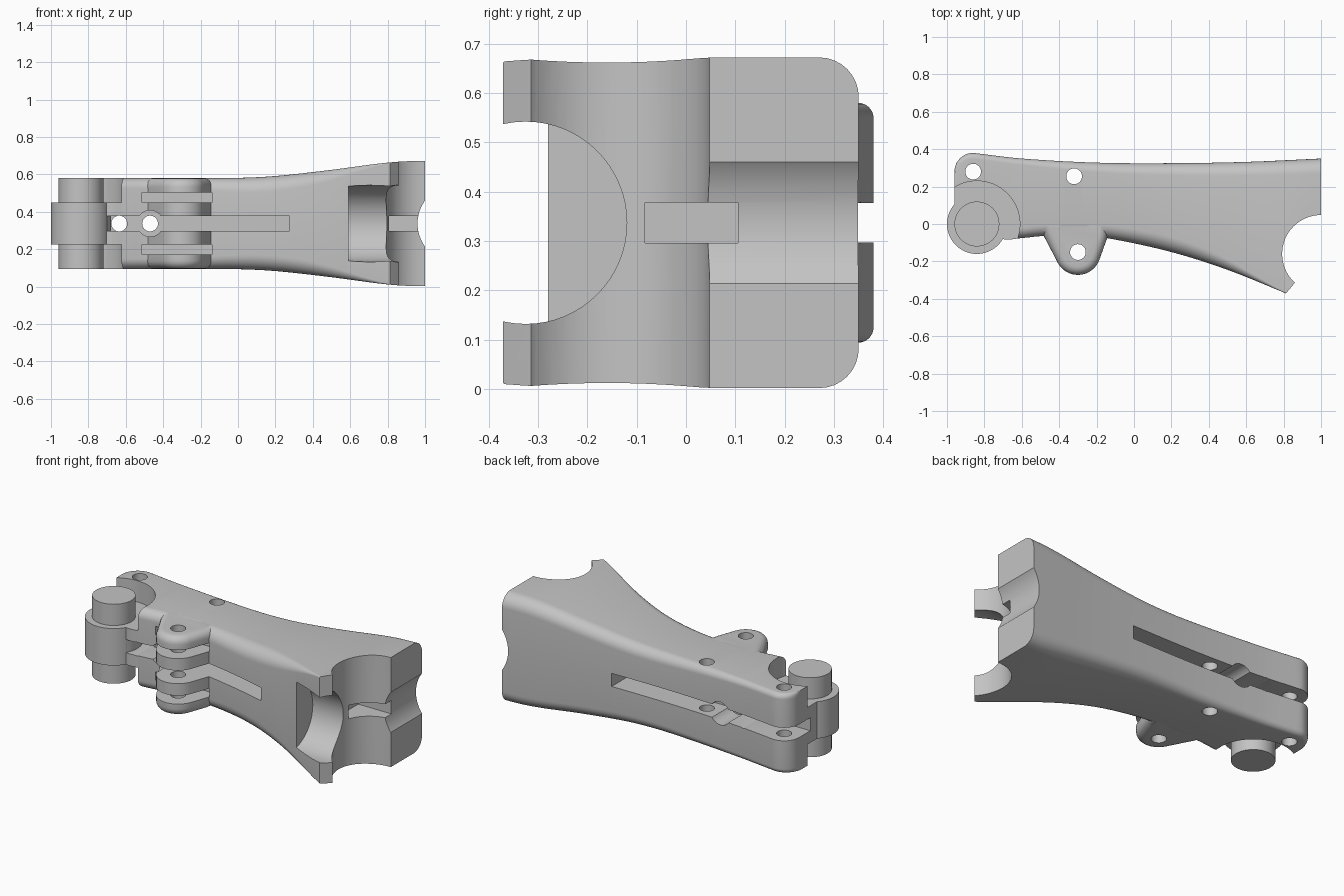
import bpy, bmesh, math
from mathutils import Matrix

if "Cube" in bpy.data.objects:
    bpy.data.objects.remove(bpy.data.objects["Cube"], do_unlink=True)

MID = 0.337
grey = bpy.data.materials.new("plain_grey")
grey.use_nodes = True
COLOUR = (0.55, 0.55, 0.55, 1)
grey.diffuse_color = COLOUR
grey.node_tree.nodes["Principled BSDF"].inputs["Base Color"].default_value = COLOUR


def make(name, bm):
    bmesh.ops.recalc_face_normals(bm, faces=bm.faces)
    mesh = bpy.data.meshes.new(name)
    bm.to_mesh(mesh)
    bm.free()
    mesh.materials.append(grey)
    ob = bpy.data.objects.new(name, mesh)
    bpy.context.collection.objects.link(ob)
    return ob


def box(name, x, y, z):
    bm = bmesh.new()
    size = [b - a for a, b in (x, y, z)]
    centre = [(a + b) / 2 for a, b in (x, y, z)]
    bmesh.ops.create_cube(bm, size=1, matrix=Matrix.Translation(centre) @ Matrix.Diagonal((*size, 1)))
    return make(name, bm)


def cylinder(name, axis, centre, radius, length):
    bm = bmesh.new()
    turn = {"x": Matrix.Rotation(math.pi / 2, 4, "Y"),
            "y": Matrix.Rotation(math.pi / 2, 4, "X"), "z": Matrix()}[axis]
    bmesh.ops.create_cone(bm, cap_ends=True, segments=64, radius1=radius, radius2=radius,
                          depth=length, matrix=Matrix.Translation(centre) @ turn)
    return make(name, bm)


def loft(bm, rings):
    # closed skin through rings of points
    rows = [[bm.verts.new(p) for p in ring] for ring in rings]
    for a, b in zip(rows, rows[1:]):
        for k in range(len(a)):
            j = (k + 1) % len(a)
            bm.faces.new((a[k], a[j], b[j], b[k]))
    bm.faces.new(rows[0][::-1])
    bm.faces.new(rows[-1])
    bmesh.ops.recalc_face_normals(bm, faces=bm.faces)


def prism(name, outline, z0, z1, round_rim=0):
    bm = bmesh.new()
    loft(bm, [[(x, y, z) for x, y in outline] for z in (z0, z1)])
    if round_rim:
        rim = [e for e in bm.edges if abs(e.verts[0].co.z - e.verts[1].co.z) < 1e-5]
        bmesh.ops.bevel(bm, geom=rim, offset=round_rim, segments=5, profile=0.5, affect="EDGES")
    return make(name, bm)


def volume(mesh):
    bm = bmesh.new()
    bm.from_mesh(mesh)
    amount = bm.calc_volume()
    bm.free()
    return amount


def combine(ob, other, operation="DIFFERENCE"):
    # use the first solver that gives a sound solid
    before = volume(ob.data)
    for solver in ("MANIFOLD", "EXACT", "FLOAT"):
        mod = ob.modifiers.new("combine", "BOOLEAN")
        mod.operation, mod.solver, mod.object = operation, solver, other
        graph = bpy.context.evaluated_depsgraph_get()
        mesh = bpy.data.meshes.new_from_object(ob.evaluated_get(graph))
        ob.modifiers.clear()
        ratio = volume(mesh) / before
        if 0.6 < ratio < 1.3 and abs(ratio - 1) > 1e-5:
            ob.data = mesh
            break
    bpy.data.objects.remove(other, do_unlink=True)


def curve(points, x):
    # smooth interpolation through (x, value) points
    n = len(points)
    i = max(0, min(n - 2, sum(p[0] <= x for p in points) - 1))

    def slope(k):
        a, b = points[max(k - 1, 0)], points[min(k + 1, n - 1)]
        return (b[1] - a[1]) / (b[0] - a[0])
    (xa, a), (xb, b) = points[i], points[i + 1]
    h = xb - xa
    t = (x - xa) / h
    return ((2*t**3 - 3*t*t + 1) * a + (t**3 - 2*t*t + t) * h * slope(i)
            + (3*t*t - 2*t**3) * b + (t**3 - t*t) * h * slope(i + 1))


# Body lofted along x from rounded cross-sections
BACK = [(-0.86, 0.38), (-0.6, 0.35), (-0.2, 0.328), (0.2, 0.325), (0.6, 0.332), (1, 0.35)]
FRONT = [(-0.96, 0.1), (-0.72, -0.075), (-0.6, -0.075), (-0.5, -0.065), (-0.3, -0.06),
         (-0.13, -0.078), (0.2, -0.15), (0.5, -0.245), (0.81, -0.37), (1, -0.45)]
HALF = [(-1, 0.243), (-0.2, 0.243), (0, 0.244), (0.2, 0.254), (0.5, 0.287), (0.75, 0.32), (0.88, 0.332), (1, 0.335)]
FRONT_ROUND = [(-1, 0.05), (-0.3, 0.06), (0.1, 0.08), (0.4, 0.07), (0.7, 0.02), (0.8, 0.006), (1, 0.005)]
BACK_ROUND = [(-1, 0.03), (-0.6, 0.035), (0, 0.06), (1, 0.08)]


def section(x):
    back = curve(BACK, max(x, -0.86))
    if x < -0.86:
        back = 0.28 + math.sqrt(max(0, 0.01 - (x + 0.86) ** 2))
    front, half = curve(FRONT, x), curve(HALF, x)
    rf, rb = curve(FRONT_ROUND, x), curve(BACK_ROUND, x)
    corners = [(back - rb, half - rb, rb), (front + rf, half - rf, rf),
               (front + rf, rf - half, rf), (back - rb, rb - half, rb)]
    points = []
    for quarter, (y, z, r) in enumerate(corners):
        for k in range(9):
            a = (quarter + k / 8) * math.pi / 2
            points.append((x, y + r * math.cos(a), MID + z + r * math.sin(a)))
    return points


stations = [-0.86 - 0.1 * math.cos(k * math.pi / 20) for k in range(10)]
stations += [-0.86 + 1.86 * k / 62 for k in range(63)]
bm = bmesh.new()
loft(bm, [section(x) for x in stations])
bmesh.ops.triangulate(bm, faces=bm.faces)
body = make("clamp_body", bm)

# Front lug with a rounded nose
nose = [(-0.3 + 0.122 * math.cos(a), -0.15 + 0.122 * math.sin(a))
        for a in [math.radians(209 + 130 * k / 20) for k in range(21)]]
outline = [(-0.52, 0.03), (-0.5, -0.03)] + nose + [(-0.145, -0.08), (-0.125, 0.03)]
combine(body, prism("lug", outline, MID - 0.242, MID + 0.242, 0.045), "UNION")

# Gaps that split the lug into plates, and sockets above and below the knuckle
for side in (1, -1):
    z = sorted((MID + side * 0.113, MID + side * 0.165))
    combine(body, box("lug_gap", (-0.513, -0.14), (-0.4, -0.02), z))
    combine(body, cylinder("socket", "z", (-0.84, 0, MID + side * 0.313), 0.23, 0.4))

# Slits from the front and the back, leaving a thin web between them
combine(body, box("front_slit", (-0.7, 0.275), (-0.5, 0.07), (MID - 0.04, MID + 0.04)))
combine(body, box("back_slit", (-1.1, 0.275), (0.17, 0.5), (MID - 0.04, MID + 0.04)))

# Cross bores along y, with wider counterbores around the inner one
for x in (-0.635, -0.47):
    combine(body, cylinder("cross_bore", "y", (x, 0, MID), 0.042, 1.4))
for y in (-0.43, 0.67):
    combine(body, cylinder("counterbore", "y", (-0.47, y, MID), 0.07, 1.0))

# Pin holes
for x, y in ((-0.86, 0.28), (-0.32, 0.255), (-0.3, -0.15)):
    combine(body, cylinder("pin_hole", "z", (x, y, MID), 0.042, 1.4))

# Jaw end: open mouth, round bite, front pocket, end groove and inner slot
mouth = [(0.86, -0.314), (0.76, -0.434), (1.2, -0.7), (1.2, 0.045), (0.98, 0.045), (0.98, -0.16)]
combine(body, prism("jaw_mouth", mouth, -0.3, 1))
combine(body, cylinder("jaw_bite", "z", (1.0, -0.16, MID), 0.208, 1.4))
combine(body, cylinder("jaw_pocket", "x", (0.99, -0.325, MID), 0.205, 0.8))
combine(body, cylinder("end_groove", "y", (1.17, 0, MID), 0.21, 1.4))
combine(body, box("jaw_slot", (0.74, 1.05), (-0.083, 0.105), (MID - 0.041, MID + 0.041)))

# Knuckle and its pin
knuckle = cylinder("hinge_knuckle", "z", (-0.84, 0, MID), 0.16, 0.226)
pin = cylinder("hinge_pin", "z", (-0.84, 0, MID), 0.12, 0.486)

for ob in (body, knuckle, pin):
    bpy.ops.object.select_all(action="DESELECT")
    ob.select_set(True)
    bpy.context.view_layer.objects.active = ob
    bpy.ops.object.shade_smooth_by_angle(angle=math.radians(30))
